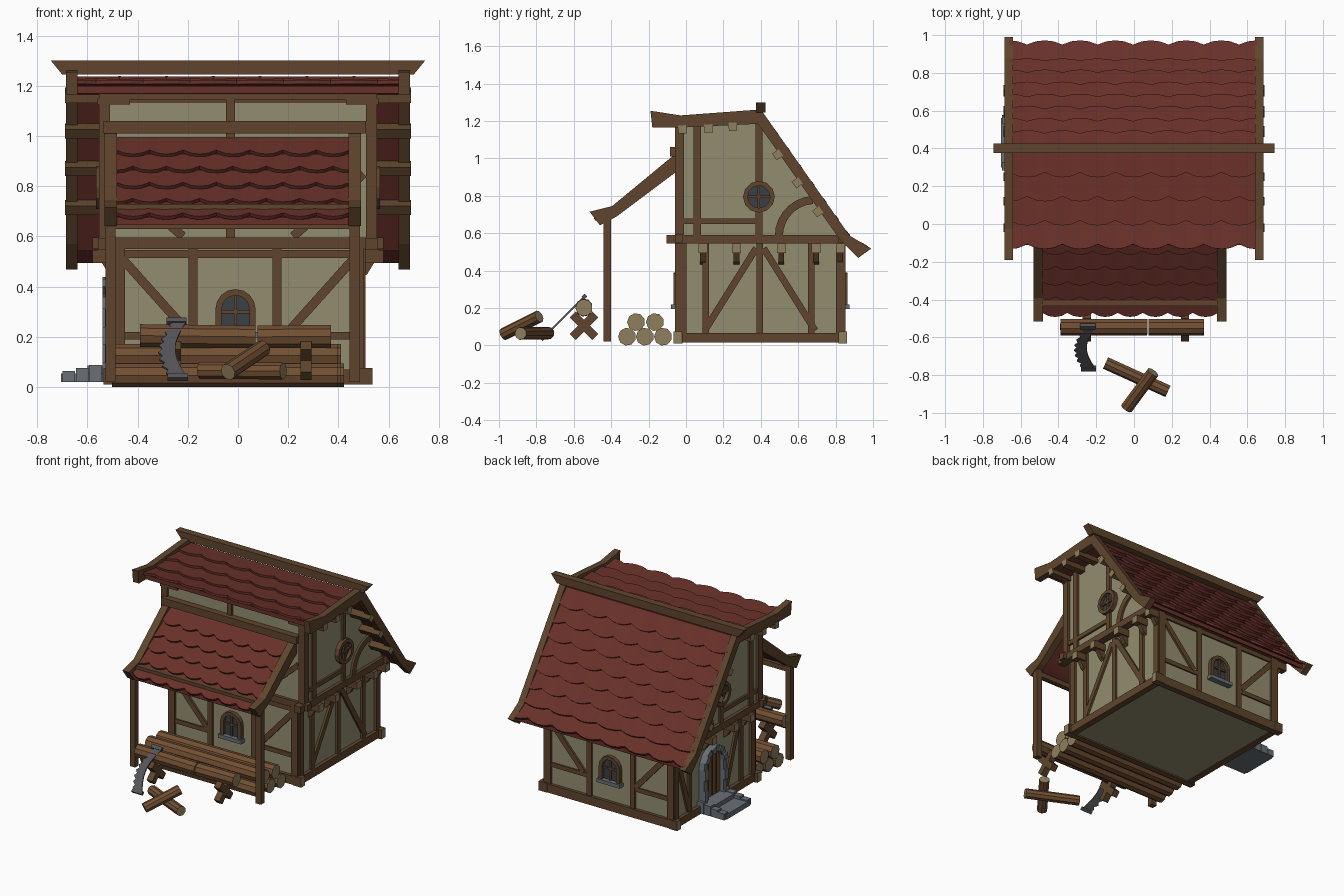
import bpy, bmesh
from math import sin, cos, pi
from mathutils import Vector as V

if "Cube" in bpy.data.objects:
    bpy.data.objects.remove(bpy.data.objects["Cube"])

def mat(name, c):
    m = bpy.data.materials.new(name)
    m.diffuse_color = (*c, 1)
    m.use_nodes = True
    m.node_tree.nodes["Principled BSDF"].inputs["Base Color"].default_value = m.diffuse_color
    return m

WOOD = mat("timber", (0.115, 0.06, 0.026)); WALL = mat("plaster", (0.29, 0.27, 0.16))
TILE = mat("roof_red", (0.14, 0.03, 0.022)); CUT = mat("cut_wood", (0.28, 0.21, 0.11))
BARK = mat("bark", (0.17, 0.08, 0.033)); STONE = mat("stone", (0.14, 0.16, 0.18))
GLASS = mat("glass", (0.04, 0.05, 0.06)); STEEL = mat("steel", (0.09, 0.09, 0.10))

def make(name, verts, faces, *mats, ends=()):
    me = bpy.data.meshes.new(name)
    me.from_pydata([tuple(v) for v in verts], [], faces)
    for m in mats:
        me.materials.append(m)
    for i in ends:
        me.polygons[i].material_index = 1
    bm = bmesh.new(); bm.from_mesh(me)
    bmesh.ops.recalc_face_normals(bm, faces=bm.faces)
    bm.to_mesh(me); bm.free()
    ob = bpy.data.objects.new(name, me)
    bpy.context.collection.objects.link(ob)
    return ob

# Placement planes: (u, v, outward distance) -> xyz
def front(u, v, d): return (u, -0.04 - d, v)
def back(u, v, d): return (u, 0.835 + d, v)
def side(x, s=1): return lambda u, v, d: (s * (x + d), u, v)
def saw_plane(u, v, d): return (u, v - 0.805 - d, v + d)

def prism(name, pts, F, d0, d1, m, end=None):
    n = len(pts)
    vs = [F(u, v, d) for d in (d0, d1) for u, v in pts]
    fs = [list(range(n)), list(range(n, 2 * n))]
    fs += [(i, (i + 1) % n, (i + 1) % n + n, i + n) for i in range(n)]
    return make(name, vs, fs, m, end or m, ends=(0, 1) if end else ())

def rect(name, u0, u1, v0, v1, F, d0, d1, m=WOOD, end=None):
    return prism(name, [(u0, v0), (u1, v0), (u1, v1), (u0, v1)], F, d0, d1, m, end)

def bar(name, a, b, F, w=0.036, d0=-0.01, d1=0.014, m=WOOD):
    a, b = V(a), V(b)
    t = (b - a).normalized() * w / 2
    s = V((-t.y, t.x))
    return prism(name, [a + s, b + s, b - s, a - s], F, d0, d1, m)

def ring(name, outer, inner, F, d0, d1, m, closed=False):
    n = len(outer)
    vs = [F(u, v, d) for o, i in zip(outer, inner) for u, v, d in
          ((*o, d0), (*o, d1), (*i, d1), (*i, d0))]
    fs = [(4*i+k, 4*i+(k+1) % 4, 4*((i+1) % n)+(k+1) % 4, 4*((i+1) % n)+k)
          for i in range(n if closed else n - 1) for k in range(4)]
    if not closed:
        fs += [(0, 1, 2, 3), tuple(range(4 * n - 4, 4 * n))]
    return make(name, vs, fs, m)

def arc(cu, cv, r, a0, a1, n):
    return [(cu + r * cos(a0 + (a1 - a0) * i / n), cv + r * sin(a0 + (a1 - a0) * i / n)) for i in range(n + 1)]

def arch(cu, z0, h, r, n=8):
    return [(cu + r, z0)] + arc(cu, h, r, 0, pi, n) + [(cu - r, z0)]

def log(name, p, q, r, n=9):
    p, q = V(p), V(q)
    t = (q - p).normalized()
    a = t.cross(V((0, 0, 1))).normalized(); b = t.cross(a)
    vs = [c + (a * cos(2 * pi * i / n) + b * sin(2 * pi * i / n)) * r for c in (p, q) for i in range(n)]
    fs = [list(range(n)), list(range(n, 2 * n))] + [(i, (i + 1) % n, (i + 1) % n + n, i + n) for i in range(n)]
    return make(name, vs, fs, BARK, CUT, ends=(0, 1))

# Roof: slab plus overlapping scalloped courses following a (y, z) path
def roof(name, path, x0, x1, rows, n):
    path = [V(p) for p in path]
    lens = [(b - a).length for a, b in zip(path, path[1:])]
    sgn = 1 if path[-1].x > path[0].x else -1
    def at(s):
        for k, L in enumerate(lens):
            if s <= L or k == len(lens) - 1:
                t = (path[k + 1] - path[k]).normalized()
                return path[k] + t * s, V((-t.y, t.x)) * sgn
            s -= L
    low = [p - V((0, 0.03)) for p in path]
    prism(name + "_slab", path + low[::-1], side(0), x0, x1, TILE)
    step = sum(lens) / rows
    for r in range(rows):
        cols, vs, fs = n * 4, [], []
        for c in range(cols + 1):
            ph = ((c + 2 * (r % 2)) % 4)
            drop = (-0.002, 0.018, 0.024, 0.018)[ph]
            x = x0 + (x1 - x0) * c / cols
            (p, a), (q, b) = at(r * step), at((r + 1) * step + drop)
            for pt in (p + a * 0.004, q + b * 0.022, q + b * 0.006, p - a * 0.008):
                vs.append((x, pt.x, pt.y))
        fs = [(4*c+k, 4*c+(k+1) % 4, 4*c+4+(k+1) % 4, 4*c+4+k) for c in range(cols) for k in range(4)]
        fs += [(0, 1, 2, 3), tuple(range(4 * cols, 4 * cols + 4))]
        make(name + "_course", vs, fs, TILE)

roof("back_roof", [(0.4, 1.225), (0.86, 0.575), (0.94, 0.525)], -0.66, 0.65, 8, 7)
roof("front_roof", [(0.4, 1.225), (-0.03, 1.195), (-0.11, 1.2)], -0.66, 0.65, 4, 7)
roof("awning_roof", [(-0.05, 0.99), (-0.385, 0.725), (-0.46, 0.675)], -0.485, 0.445, 5, 7)

# Walls
rect("lower_walls", -0.04, 0.835, 0.02, 0.57, side(0), -0.49, 0.49, WALL)
prism("upper_walls", [(-0.04, 0.56), (0.84, 0.56), (0.835, 0.6), (0.4, 1.21), (-0.04, 1.18)],
      side(0), -0.535, 0.535, WALL)

# Bargeboards, ridge beam and purlins
barge = [(-0.19, 1.255), (-0.03, 1.23), (0.4, 1.262), (0.875, 0.587), (0.99, 0.518), (0.92, 0.468),
         (0.82, 0.57), (0.385, 1.185), (-0.03, 1.165), (-0.18, 1.165)]
awn = [(-0.05, 1.03), (-0.395, 0.745), (-0.515, 0.715), (-0.46, 0.642), (-0.37, 0.69), (-0.05, 0.93)]
prism("ridge_beam", [(-0.745, 1.3), (0.745, 1.3), (0.7, 1.245), (-0.7, 1.245)], front, -0.465, -0.415, WOOD)
for s in (1, -1):
    prism("bargeboard", barge, side(0.64, s), 0, 0.045, WOOD)
    x = 0.465 if s > 0 else -0.507
    prism("awning_board", awn, side(x), -0.025, 0.025, WOOD)
    rect("awning_post", -0.44, -0.4, 0.02, 0.72, side(x), -0.02, 0.02)
for y, z, k in ((0.49, 1.02, 1), (0.595, 0.87, 1), (0.705, 0.715, 1), (-0.02, 1.155, 0), (0.12, 1.16, 0), (0.25, 1.17, 0)):
    t = V((0.56, -0.8) if k else (1, 0.06)) * 0.022
    prism("purlin", [(y + a * t.x - b * t.y, z + a * t.y + b * t.x) for a, b in ((-1, -1), (1, -1), (1, 1), (-1, 1))],
          side(0), -0.69, 0.69, WOOD, CUT)
for z0, z1 in ((0.63, 0.665), (0.7, 0.73)):
    rect("awning_crossbeam", -0.435, -0.405, z0, z1, side(0), -0.5, 0.46)
rect("awning_top_beam", -0.085, -0.04, 1.01, 1.06, side(0), -0.535, 0.51)

# Sill, floor and top beams running across front and back
for F in (front, back):
    rect("sill_beam", -0.53, 0.53, 0.01, 0.07, F, -0.02, 0.022)
    rect("floor_beam", -0.58, 0.58, 0.55, 0.595, F, -0.02, 0.02)
    rect("rail", -0.49, 0.49, 0.515, 0.545, F, -0.01, 0.012)
    for x in (-0.18, 0.155):
        bar("wall_post", (x, 0.07), (x, 0.55), F)
    for s in (1, -1):
        bar("corner_post", (s * 0.475, 0.05), (s * 0.475, 0.56), F, 0.05, -0.03, 0.018)
        bar("brace", (s * 0.46, 0.51), (s * 0.2, 0.22), F)
        rect("low_rail", *sorted((s * 0.17, s * 0.47)), 0.19, 0.22, F, -0.01, 0.01)
    # arched window
    prism("window_glass", arch(-0.01, 0.22, 0.31, 0.06), F, -0.01, 0.008, GLASS)
    ring("window_frame", arch(-0.01, 0.21, 0.31, 0.08), arch(-0.01, 0.21, 0.31, 0.055), F, -0.01, 0.028, WOOD)
    bar("window_mullion", (-0.01, 0.22), (-0.01, 0.37), F, 0.012, 0, 0.018)
    bar("window_bar", (-0.07, 0.3), (0.05, 0.3), F, 0.012, 0, 0.018)
    rect("window_sill", -0.1, 0.08, 0.195, 0.22, F, 0, 0.04, STONE)
bar("upper_front_post", (-0.03, 0.59), (-0.03, 1.16), front)
rect("upper_front_beam", -0.55, 0.55, 1.145, 1.18, front, -0.01, 0.016)
for s in (1, -1):
    bar("upper_corner_post", (s * 0.532, 0.57), (s * 0.532, 1.17), front, 0.045, -0.03, 0.018)
    bar("upper_brace", (s * 0.5, 0.85), (s * 0.22, 0.6), front)
    rect("post_bracket", *sorted((s * 0.43, s * 0.56)), 1.125, 1.15, front, -0.01, 0.02)

# Side timbering, mirrored left and right
for s in (1, -1):
    L, U = side(0.49, s), side(0.535, s)
    rect("side_sill", -0.05, 0.84, 0.015, 0.068, L, -0.02, 0.025)
    rect("side_floor_beam", -0.105, 0.86, 0.545, 0.592, U, -0.03, 0.022)
    for y in (-0.045, 0.84):
        rect("sill_end", y - 0.022, y + 0.022, 0.01, 0.075, L, -0.02, 0.045, WOOD, CUT)
    for y in (-0.02, 0.825):
        bar("side_corner_post", (y, 0.05), (y, 0.56), L, 0.045, -0.03, 0.018)
    for y in (0.105, 0.67) + ((0.395,) if s > 0 else ()):
        bar("side_post", (y, 0.06), (y, 0.55), L)
    if s > 0:
        bar("side_brace", (0.1, 0.08), (0.375, 0.52), L)
        bar("side_brace", (0.69, 0.08), (0.415, 0.52), L)
    else:
        bar("side_brace", (0.12, 0.52), (0.27, 0.08), L)
        bar("side_brace", (0.68, 0.08), (0.81, 0.5), L)
    for y in (0.09, 0.27, 0.51, 0.695, 0.825):
        rect("joist_end", y - 0.024, y + 0.024, 0.495, 0.545, L, -0.02, 0.09, WOOD, CUT)
        prism("joist_bracket", [(0, 0.43), (0, 0.5), (0.06, 0.5), (0.03, 0.45)],
              lambda u, v, d, y=y, s=s: (s * (0.485 + u), y + d, v), -0.015, 0.015, WOOD)
    bar("upper_side_post", (-0.03, 0.57), (-0.03, 1.17), U)
    bar("upper_side_post", (0.06, 0.59), (0.06, 1.17), U, 0.042)
    bar("gable_post", (0.39, 0.59), (0.39, 0.73), U)
    bar("gable_post", (0.39, 0.87), (0.39, 1.19), U)
    bar("upper_side_rail", (-0.02, 0.665), (0.375, 0.665), U, 0.03)
    ring("curved_brace", arc(0.69, 0.585, 0.215, pi, pi * 0.52, 7), arc(0.69, 0.585, 0.172, pi, pi * 0.52, 7),
         U, -0.01, 0.015, WOOD)
    # round gable window
    prism("round_glass", arc(0.39, 0.795, 0.07, 0, 2 * pi * 11 / 12, 11), U, -0.01, 0.008, GLASS)
    ring("round_frame", arc(0.39, 0.795, 0.085, 0, 2 * pi * 11 / 12, 11),
         arc(0.39, 0.795, 0.06, 0, 2 * pi * 11 / 12, 11), U, -0.01, 0.03, WOOD, True)
    bar("round_mullion", (0.39, 0.73), (0.39, 0.86), U, 0.013, 0, 0.02)
    bar("round_bar", (0.325, 0.795), (0.455, 0.795), U, 0.013, 0, 0.02)

# Left door: planks, stone arch blocks and steps
D = side(0.49, -1)
prism("door_leaf", arch(0.43, 0.08, 0.31, 0.09), D, -0.01, 0.012, BARK)
for y in (0.385, 0.43, 0.475):
    bar("door_batten", (y, 0.09), (y, 0.38), D, 0.008, 0, 0.018)
out, inn = ([(0.43 + k * r, z) for k, z in ((1, 0.03), (1, 0.1), (1, 0.17), (1, 0.24))] + arc(0.43, 0.31, r, 0, pi, 8)
            + [(0.43 - r, z) for z in (0.24, 0.17, 0.1, 0.03)] for r in (0.128, 0.088))
for i in range(len(out) - 1):
    ring("arch_stone", out[i:i+2], inn[i:i+2], D, -0.01, 0.04 + 0.01 * (i % 2), STONE)
rect("lower_step", 0.3, 0.56, 0.02, 0.055, D, 0.0, 0.215, STONE)
rect("upper_step", 0.32, 0.54, 0.05, 0.085, D, 0.0, 0.11, STONE)
for y in (0.305, 0.555):
    for i in range(4):
        rect("step_stone", y - 0.022, y + 0.022, 0.02, 0.1 - 0.012 * i, D, 0.053 * i, 0.05 + 0.053 * i, STONE)

# Stacked logs under the awning
for i, (y, z) in enumerate(((-0.315, 0.047), (-0.22, 0.047), (-0.123, 0.047), (-0.267, 0.125), (-0.166, 0.125))):
    o = 0.012 * (i % 3 - 1)
    log("stacked_log", (-0.49 + o, y, z), (0.41 + o, y, z), 0.048)

# Sawhorse with log, and two cut logs
log("sawn_log_long", (-0.39, -0.545, 0.205), (0.07, -0.545, 0.2), 0.046)
log("sawn_log_short", (0.078, -0.545, 0.2), (0.37, -0.545, 0.202), 0.046)
for x in (-0.25, 0.27):
    for k in (1, -1):
        bar("sawhorse_leg", (-0.545 - k * 0.06, 0.045), (-0.545 + k * 0.06, 0.165), side(x), 0.045, -0.022, 0.022)
log("loose_log", (-0.15, -0.735, 0.066), (0.18, -0.885, 0.064), 0.034)
log("leaning_log", (-0.04, -0.975, 0.06), (0.1, -0.785, 0.155), 0.034)

# Curved saw leaning on the log
ts = [i / 16 for i in range(17)]
ring("saw_blade", [(-0.262 - 0.04 * sin(pi * t * 1.1) - 0.016 * (i % 2), 0.04 + 0.22 * t) for i, t in enumerate(ts)],
     [(-0.205 - 0.045 * sin(pi * t), 0.04 + 0.22 * t) for t in ts], saw_plane, -0.003, 0.003, STEEL)
for u, v in ((-0.24, 0.04), (-0.245, 0.262)):
    rect("saw_handle", u - 0.04, u + 0.04, v - 0.008, v + 0.008, saw_plane, -0.007, 0.007, STEEL)
